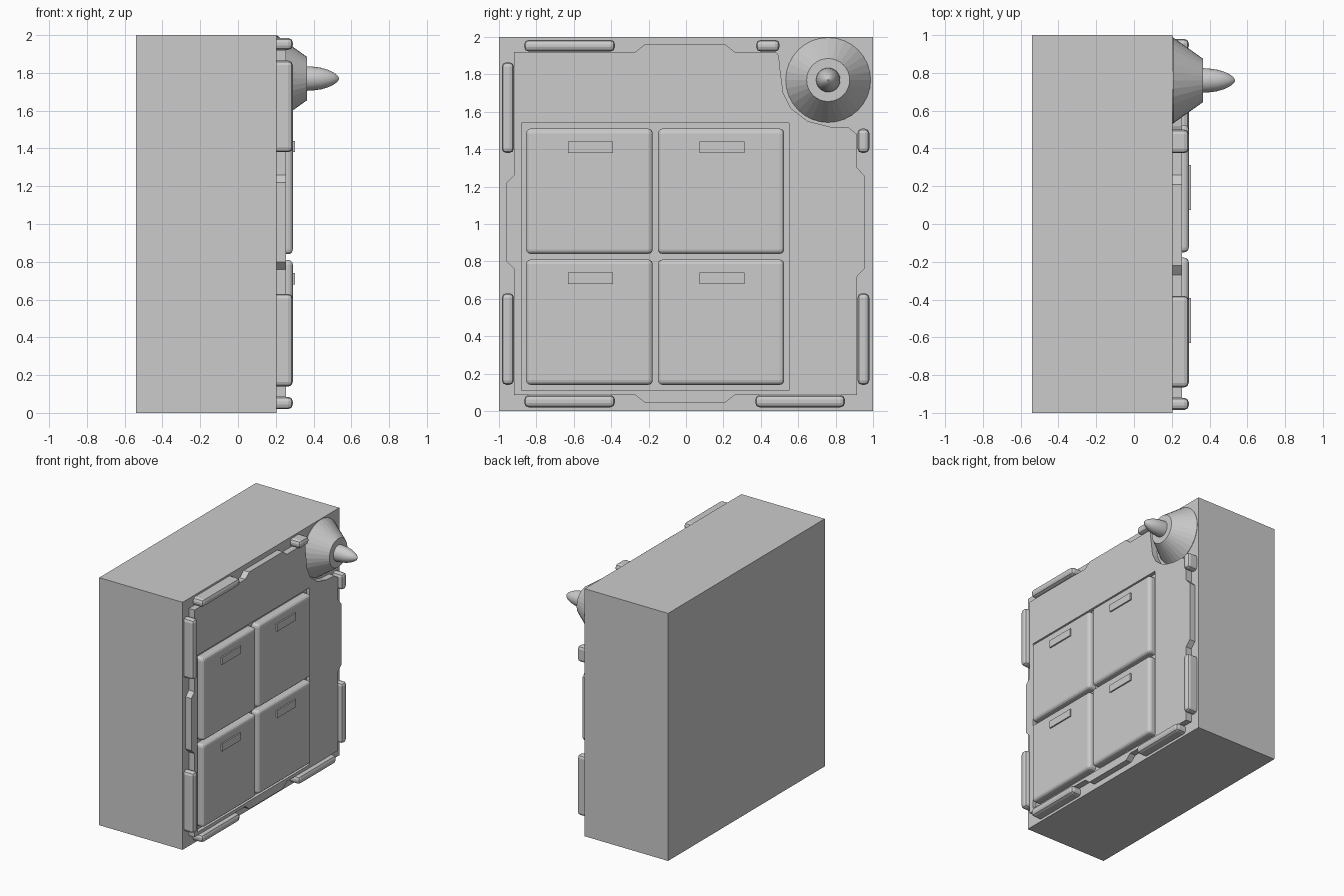
import bpy, bmesh, math
from mathutils import Vector

if "Cube" in bpy.data.objects:
    bpy.data.objects.remove(bpy.data.objects["Cube"])

FACE = 0.205   # x of the cabinet's front surface


def new_object(name, bm):
    bmesh.ops.recalc_face_normals(bm, faces=bm.faces)
    mesh = bpy.data.meshes.new(name)
    bm.to_mesh(mesh)
    bm.free()
    ob = bpy.data.objects.new(name, mesh)
    bpy.context.collection.objects.link(ob)
    return ob


def box(name, xs, ys, zs, bevel=0.0, segments=2):
    bm = bmesh.new()
    bmesh.ops.create_cube(bm, size=1)
    for v in bm.verts:
        for i, (a, b) in enumerate((xs, ys, zs)):
            v.co[i] = (a + b) / 2 + v.co[i] * (b - a)
    ob = new_object(name, bm)
    if bevel:
        m = ob.modifiers.new("rounded_edges", 'BEVEL')
        m.width, m.segments = bevel, segments
    return ob


def lathe_x(name, profile, y, z, sides):
    """Revolve (x, radius) points around an axis parallel to x."""
    bm = bmesh.new()
    rings = []
    for x, r in profile:
        rings.append([bm.verts.new((x, y + r * math.cos(math.tau * i / sides),
                                    z + r * math.sin(math.tau * i / sides)))
                      for i in range(sides)])
    for a, b in zip(rings, rings[1:]):
        for i in range(sides):
            j = (i + 1) % sides
            bm.faces.new((a[i], a[j], b[j], b[i]))
    bm.faces.new(rings[0])
    bm.faces.new(rings[-1])
    return new_object(name, bm)


# Main cabinet block
box("cabinet_body", (-0.54, FACE), (-1, 1), (0, 2))

# Front plate with notched outline and a curved corner around the cone
outline = [(-.92, 1.92), (-.27, 1.92), (-.22, 1.96), (.21, 1.96), (.26, 1.92),
           (.48, 1.92), (.497, 1.90), (.50, 1.85), (.52, 1.70), (.56, 1.62),
           (.65, 1.55), (.77, 1.52), (.87, 1.515), (.915, 1.48),
           (.915, 1.30), (.957, 1.255), (.957, .765), (.915, .72), (.915, .085),
           (.26, .085), (.21, .045), (-.22, .045), (-.27, .085), (-.92, .085),
           (-.92, .76), (-.96, .80), (-.96, 1.22), (-.92, 1.26)]
bm = bmesh.new()
face = bm.faces.new([bm.verts.new((FACE - 0.01, y, z)) for y, z in outline])
ext = bmesh.ops.extrude_face_region(bm, geom=[face])
bmesh.ops.translate(bm, vec=Vector((0.06, 0, 0)),
                    verts=[g for g in ext["geom"] if isinstance(g, bmesh.types.BMVert)])
plate = new_object("front_plate", bm)

# Shallow recess holding the drawers
cutter = box("recess_cutter", (0.225, 0.35), (-.88, .55), (.11, 1.54))
cutter.hide_render = True
cutter.hide_viewport = True
cut = plate.modifiers.new("drawer_recess", 'BOOLEAN')
cut.operation, cut.object, cut.solver = 'DIFFERENCE', cutter, 'EXACT'

# Four drawers with handles
for row, (z0, z1) in enumerate(((.14, .81), (.84, 1.51))):
    for col, (y0, y1) in enumerate(((-.855, -.178), (-.15, .525))):
        box(f"drawer_{row}_{col}", (0.205, 0.29), (y0, y1), (z0, z1), 0.025, 3)
        yc = (y0 + y1) / 2 + 0.006
        box(f"drawer_handle_{row}_{col}", (0.28, 0.301),
            (yc - .12, yc + .12), (z1 - .13, z1 - .07))

# Bumper bars around the rim: (y range, z range)
bars = [((-.865, -.38), (1.922, 1.985)), ((.375, .5), (1.922, 1.985)),
        ((-.865, -.38), (.02, .085)), ((.37, .85), (.02, .085)),
        ((-.985, -.92), (1.38, 1.865)), ((-.985, -.92), (.14, .63)),
        ((.917, .98), (1.38, 1.51)), ((.917, .98), (.14, .63))]
for i, (ys, zs) in enumerate(bars):
    box(f"rim_bar_{i}", (0.175, 0.29), ys, zs, 0.024, 2)

# Cone and spike in the upper corner
lathe_x("corner_cone", [(FACE - 0.01, .227), (FACE + .003, .227), (.365, .115)], .76, 1.77, 32)
spike = lathe_x("corner_spike", [(.35, .065), (.39, .064), (.44, .057), (.475, .047),
                                 (.505, .033), (.525, .018), (.535, .004)], .76, 1.77, 24)
for p in spike.data.polygons:
    p.use_smooth = len(p.vertices) == 4
